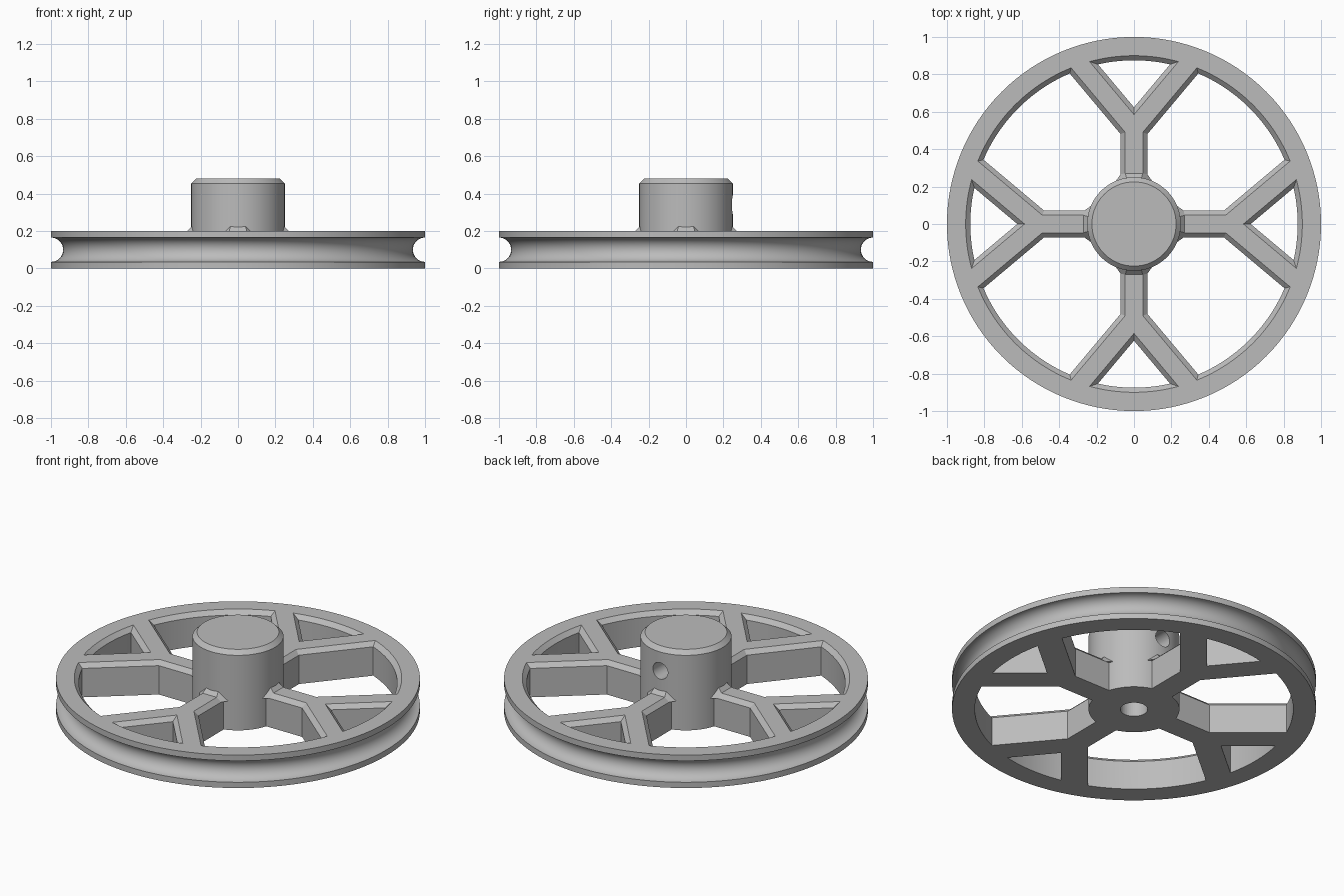
import bpy, bmesh
from math import sin, cos, pi, radians, sqrt, atan2
from mathutils import Vector, Matrix

cube = bpy.data.objects.get("Cube")
if cube:
    bpy.data.objects.remove(cube, do_unlink=True)

gray = bpy.data.materials.new("plain_gray")
gray.use_nodes = True
gray.diffuse_color = (0.5, 0.5, 0.5, 1)
gray.node_tree.nodes["Principled BSDF"].inputs["Base Color"].default_value = (0.5, 0.5, 0.5, 1)

SPOKE_ANGLE = radians(40)
BEVEL = 0.025


def to_object(name, bm):
    bmesh.ops.recalc_face_normals(bm, faces=bm.faces)
    mesh = bpy.data.meshes.new(name)
    bm.to_mesh(mesh)
    bm.free()
    mesh.materials.append(gray)
    obj = bpy.data.objects.new(name, mesh)
    bpy.context.collection.objects.link(obj)
    return obj


def activate(obj):
    bpy.ops.object.select_all(action='DESELECT')
    obj.select_set(True)
    bpy.context.view_layer.objects.active = obj


def lathe(name, profile, closed, steps=128):
    """Spin an (r, z) profile about z."""
    bm = bmesh.new()
    verts = [bm.verts.new((r, 0, z)) for r, z in profile]
    pairs = list(zip(verts, verts[1:]))
    if closed:
        pairs.append((verts[-1], verts[0]))
    edges = [bm.edges.new(p) for p in pairs]
    bmesh.ops.spin(bm, geom=verts + edges, cent=(0, 0, 0), axis=(0, 0, 1),
                   angle=2 * pi, steps=steps, use_duplicate=False)
    bmesh.ops.remove_doubles(bm, verts=bm.verts, dist=1e-4)
    return to_object(name, bm)


def cut(obj, cutter):
    cutter.hide_render = True
    mod = obj.modifiers.new("cut", 'BOOLEAN')
    mod.object = cutter
    mod.operation = 'DIFFERENCE'
    mod.solver = 'EXACT'
    activate(obj)
    bpy.ops.object.modifier_apply(modifier=mod.name)
    bpy.data.objects.remove(cutter, do_unlink=True)


def arc(r, a0, a1, n):
    return [Vector((r * cos(a0 + (a1 - a0) * i / n), r * sin(a0 + (a1 - a0) * i / n)))
            for i in range(n + 1)]


def rim_angle(p, r):
    """Angle where the branch line from p meets a circle of radius r."""
    u = Vector((sin(SPOKE_ANGLE), cos(SPOKE_ANGLE)))
    d = p.dot(u)
    q = p + u * (-d + sqrt(d * d - p.dot(p) + r * r))
    return atan2(q.y, q.x)


def large_window(inset):
    w = 0.047 + inset
    bend = Vector((w, 0.49 + inset * (cos(SPOKE_ANGLE) - 1) / sin(SPOKE_ANGLE)))
    a = rim_angle(bend, 0.9 - inset)
    h = atan2(sqrt(0.24 ** 2 - w * w), w)
    return (arc(0.24, h, pi / 2 - h, 8) + [bend.yx]
            + arc(0.9 - inset, pi / 2 - a, a, 24) + [bend])


def small_window(inset):
    apex = Vector((0, 0.585 + inset / sin(SPOKE_ANGLE)))
    a = rim_angle(apex, 0.9 - inset)
    return [apex] + arc(0.9 - inset, a, pi - a, 16)


def add_window(bm, outline, turn):
    """Loft a window through the wheel, widening at the top edge."""
    rot = Matrix.Rotation(turn, 3, 'Z')
    rings = []
    for z, inset in ((-0.1, BEVEL), (0.2 - BEVEL, BEVEL), (0.2, 0), (0.3, 0)):
        rings.append([bm.verts.new(rot @ Vector((p.x, p.y, z))) for p in outline(inset)])
    for low, high in zip(rings, rings[1:]):
        for i in range(len(low)):
            bm.faces.new((low[i - 1], low[i], high[i], high[i - 1]))
    bm.faces.new(rings[0][::-1])
    bm.faces.new(rings[-1])


def cylinder(name, radius, depth, matrix):
    bm = bmesh.new()
    bmesh.ops.create_cone(bm, cap_ends=True, segments=40, radius1=radius,
                          radius2=radius, depth=depth, matrix=matrix)
    return to_object(name, bm)


# Grooved wheel with forked spokes
groove = [(1 - 0.065 * sin(t * pi / 16), 0.1 - 0.065 * cos(t * pi / 16)) for t in range(17)]
wheel = lathe("grooved_wheel", [(0.2, 0), (1, 0)] + groove + [(1, 0.2), (0.2, 0.2)], True)
bm = bmesh.new()
for k in range(4):
    add_window(bm, large_window, k * pi / 2)
    add_window(bm, small_window, k * pi / 2)
cut(wheel, to_object("window_cutter", bm))

# Hub with shaft bore and set screw hole on the back
hub = lathe("hub", [(0, 0), (0.25, 0), (0.25, 0.455), (0.225, 0.48), (0, 0.48)], False)
cut(hub, cylinder("bore_cutter", 0.075, 0.8, Matrix.Translation((0, 0, 0))))
cut(hub, cylinder("screw_cutter", 0.05, 0.4,
                  Matrix.Translation((0, 0.2, 0.34)) @ Matrix.Rotation(pi / 2, 4, 'X')))

# Sloped collars where the spokes meet the hub
bm = bmesh.new()
for k in range(4):
    rot = Matrix.Rotation(k * pi / 2, 3, 'Z')
    points = []
    for r, x, z in ((0.25, 0.04, 0.225), (0.25, 0.097, 0.175),
                    (0.275, 0.047, 0.2), (0.275, 0.072, 0.175)):
        for side in (-1, 1):
            points.append(bm.verts.new(rot @ Vector((side * x, sqrt(r * r - x * x), z))))
    bmesh.ops.convex_hull(bm, input=points)
collars = to_object("spoke_collars", bm)

# Smooth round walls, sharp edges
for obj in (wheel, hub, collars):
    activate(obj)
    bpy.ops.object.shade_smooth_by_angle(angle=radians(25))
